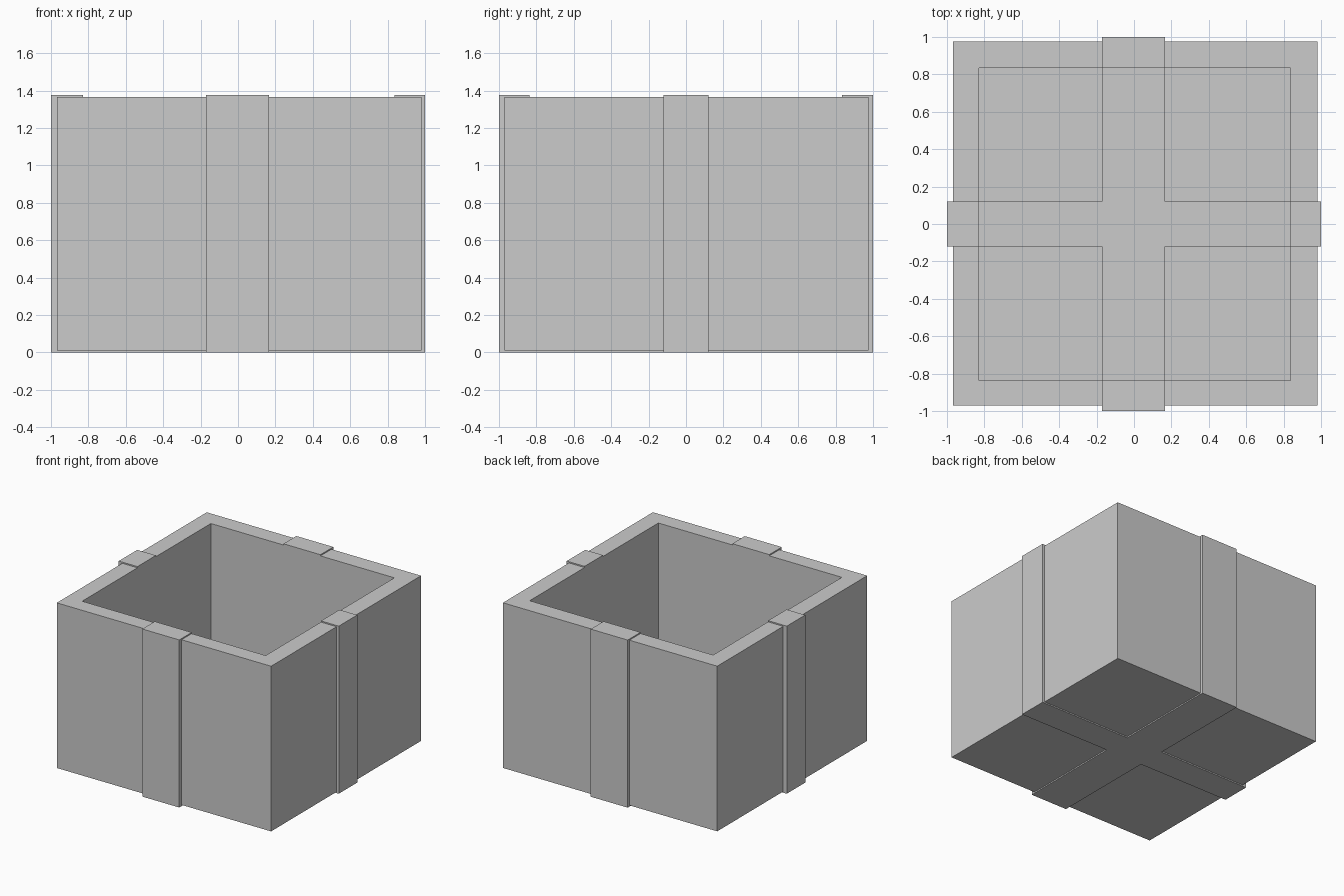
import bpy
import bmesh
from mathutils import Vector

cube = bpy.data.objects.get("Cube")
if cube:
    bpy.data.objects.remove(cube, do_unlink=True)

grey = bpy.data.materials.new("light_grey")
grey.use_nodes = True
colour = (0.6, 0.6, 0.6, 1.0)
grey.diffuse_color = colour
grey.node_tree.nodes["Principled BSDF"].inputs["Base Color"].default_value = colour

# Inner cavity limits, shared by the box walls and the straps
IN_X = (-0.83, 0.838)
IN_Y = (-0.838, 0.833)
FLOOR = 0.15


def finish(name, bm):
    bmesh.ops.recalc_face_normals(bm, faces=bm.faces)
    mesh = bpy.data.meshes.new(name)
    bm.to_mesh(mesh)
    bm.free()
    mesh.materials.append(grey)
    obj = bpy.data.objects.new(name, mesh)
    bpy.context.collection.objects.link(obj)
    return obj


def open_box(name, xs, ys, zs):
    """Box whose top is inset to a rim and pushed down to the floor."""
    bm = bmesh.new()
    bmesh.ops.create_cube(bm, size=1)
    for v in bm.verts:
        v.co = Vector((xs[v.co.x > 0], ys[v.co.y > 0], zs[v.co.z > 0]))
    top = max(bm.faces, key=lambda f: f.calc_center_median().z)
    bmesh.ops.inset_region(bm, faces=[top], thickness=0.1)
    for v in top.verts:
        v.co.x = IN_X[v.co.x > 0]
        v.co.y = IN_Y[v.co.y > 0]
    hole = bmesh.ops.extrude_discrete_faces(bm, faces=[top])["faces"][0]
    for v in hole.verts:
        v.co.z = FLOOR
    return finish(name, bm)


def strap(name, inner, span, along_x):
    """U-shaped band wrapping under the box and over its rim."""
    a, b = inner
    top, floor = 1.377, FLOOR + 0.01
    profile = [(-1, 0), (1, 0), (1, top), (b, top),
               (b, floor), (a, floor), (a, top), (-1, top)]
    bm = bmesh.new()
    verts = [bm.verts.new((u, span[0], z) if along_x else (span[0], u, z))
             for u, z in profile]
    face = bm.faces.new(verts)
    extruded = bmesh.ops.extrude_face_region(bm, geom=[face])["geom"]
    width = span[1] - span[0]
    bmesh.ops.translate(bm, vec=(0, width, 0) if along_x else (width, 0, 0),
                        verts=[g for g in extruded if isinstance(g, bmesh.types.BMVert)])
    return finish(name, bm)


# Hollow box and the two crossing bands
open_box("box_body", (-0.968, 0.98), (-0.97, 0.977), (0.01, 1.367))
strap("side_to_side_strap", IN_X, (-0.12, 0.12), True)
strap("front_to_back_strap", IN_Y, (-0.17, 0.166), False)
